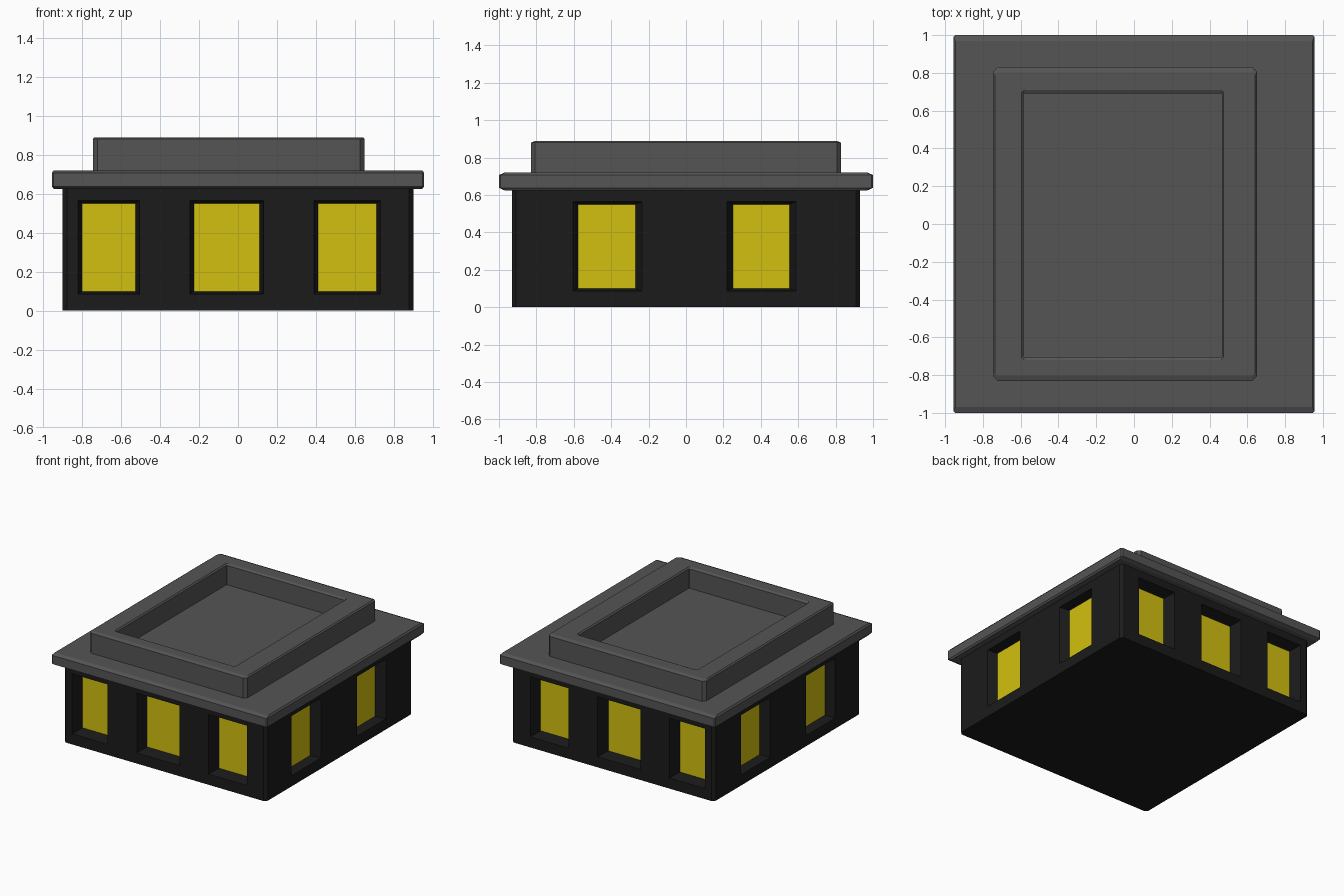
import bpy, bmesh

if "Cube" in bpy.data.objects:
    bpy.data.objects.remove(bpy.data.objects["Cube"])


def material(name, rgb):
    m = bpy.data.materials.new(name)
    m.diffuse_color = (*rgb, 1)
    m.use_nodes = True
    m.node_tree.nodes["Principled BSDF"].inputs["Base Color"].default_value = m.diffuse_color
    return m


WALL = material("wall_black", (0.011, 0.011, 0.011))
ROOF = material("roof_grey", (0.09, 0.09, 0.09))
GLASS = material("window_yellow", (0.65, 0.53, 0.005))


def finish(name, bm, mat):
    bmesh.ops.recalc_face_normals(bm, faces=bm.faces)
    mesh = bpy.data.meshes.new(name)
    bm.to_mesh(mesh)
    bm.free()
    mesh.materials.append(mat)
    ob = bpy.data.objects.new(name, mesh)
    bpy.context.collection.objects.link(ob)
    return ob


def loft(name, rings, mat):
    """Skin stacked chamfered rectangles: (x0, x1, y0, y1, z, corner)."""
    bm = bmesh.new()
    loops = []
    for x0, x1, y0, y1, z, c in rings:
        pts = [(x0 + c, y0), (x1 - c, y0), (x1, y0 + c), (x1, y1 - c),
               (x1 - c, y1), (x0 + c, y1), (x0, y1 - c), (x0, y0 + c)]
        loops.append([bm.verts.new((x, y, z)) for x, y in pts])
    for a, b in zip(loops, loops[1:]):
        for i in range(8):
            j = (i + 1) % 8
            bm.faces.new((a[i], a[j], b[j], b[i]))
    bm.faces.new(loops[0][::-1])
    bm.faces.new(loops[-1])
    return finish(name, bm, mat)


def prism(name, frames, place, mat):
    """Four-sided block between two frames (u0, u1, z0, z1, depth)."""
    bm = bmesh.new()
    a, b = [[bm.verts.new(place(u, d, z))
             for u, z in ((u0, z0), (u1, z0), (u1, z1), (u0, z1))]
            for u0, u1, z0, z1, d in frames]
    for i in range(4):
        j = (i + 1) % 4
        bm.faces.new((a[i], a[j], b[j], b[i]))
    bm.faces.new(a[::-1])
    bm.faces.new(b)
    return finish(name, bm, mat)


# Walls
HX, HY = 0.90, 0.93
walls = loft("walls", [(-HX, HX, -HY, HY, z, 0.022) for z in (0, 0.635)], WALL)

# Windows: (opening left, right, pane left, right)
front = [(-0.82, -0.505, -0.80, -0.525), (-0.247, 0.132, -0.227, 0.11),
         (0.39, 0.73, 0.41, 0.71)]
side = [(-0.605, -0.235, -0.577, -0.27), (0.22, 0.588, 0.25, 0.553)]
sides = {
    "front": (front, 0.105, lambda u, d, z: (u, -HY + d, z)),
    "back": (front, 0.105, lambda u, d, z: (u, HY - d, z)),
    "right": (side, 0.075, lambda u, d, z: (HX - d, u, z)),
    "left": (side, 0.075, lambda u, d, z: (-HX + d, u, z)),
}
for label, (windows, depth, place) in sides.items():
    for n, (o0, o1, p0, p1) in enumerate(windows, 1):
        # Tapered recess
        k = 0.02 / depth
        cutter = prism(f"{label}_recess_cutter_{n}", [
            (o0 - (p0 - o0) * k, o1 + (o1 - p1) * k, 0.082, 0.568, -0.02),
            (p0, p1, 0.10, 0.55, depth)], place, WALL)
        mod = walls.modifiers.new(cutter.name, 'BOOLEAN')
        mod.object = cutter
        mod.operation = 'DIFFERENCE'
        mod.solver = 'EXACT'
        cutter.hide_render = True
        cutter.hide_set(True)
        # Lit pane at the back of the recess
        prism(f"{label}_window_{n}", [(p0, p1, 0.10, 0.55, depth - 0.003),
                                      (p0, p1, 0.10, 0.55, depth + 0.01)],
              place, GLASS)

# Overhanging roof slab
loft("roof_slab", [
    (-0.945, 0.945, -0.97, 0.97, 0.625, 0.004),
    (-0.955, 0.955, -1, 1, 0.638, 0.008),
    (-0.955, 0.955, -1, 1, 0.707, 0.008),
    (-0.945, 0.945, -0.97, 0.97, 0.72, 0.004)], ROOF)

# Raised roof rim with sunken centre
loft("roof_rim", [
    (-0.745, 0.65, -0.83, 0.83, 0.71, 0.023),
    (-0.745, 0.65, -0.83, 0.83, 0.88, 0.023),
    (-0.735, 0.64, -0.803, 0.803, 0.89, 0.012),
    (-0.595, 0.475, -0.72, 0.71, 0.89, 0.015),
    (-0.585, 0.465, -0.703, 0.692, 0.88, 0.003),
    (-0.585, 0.465, -0.703, 0.692, 0.725, 0.003)], ROOF)
